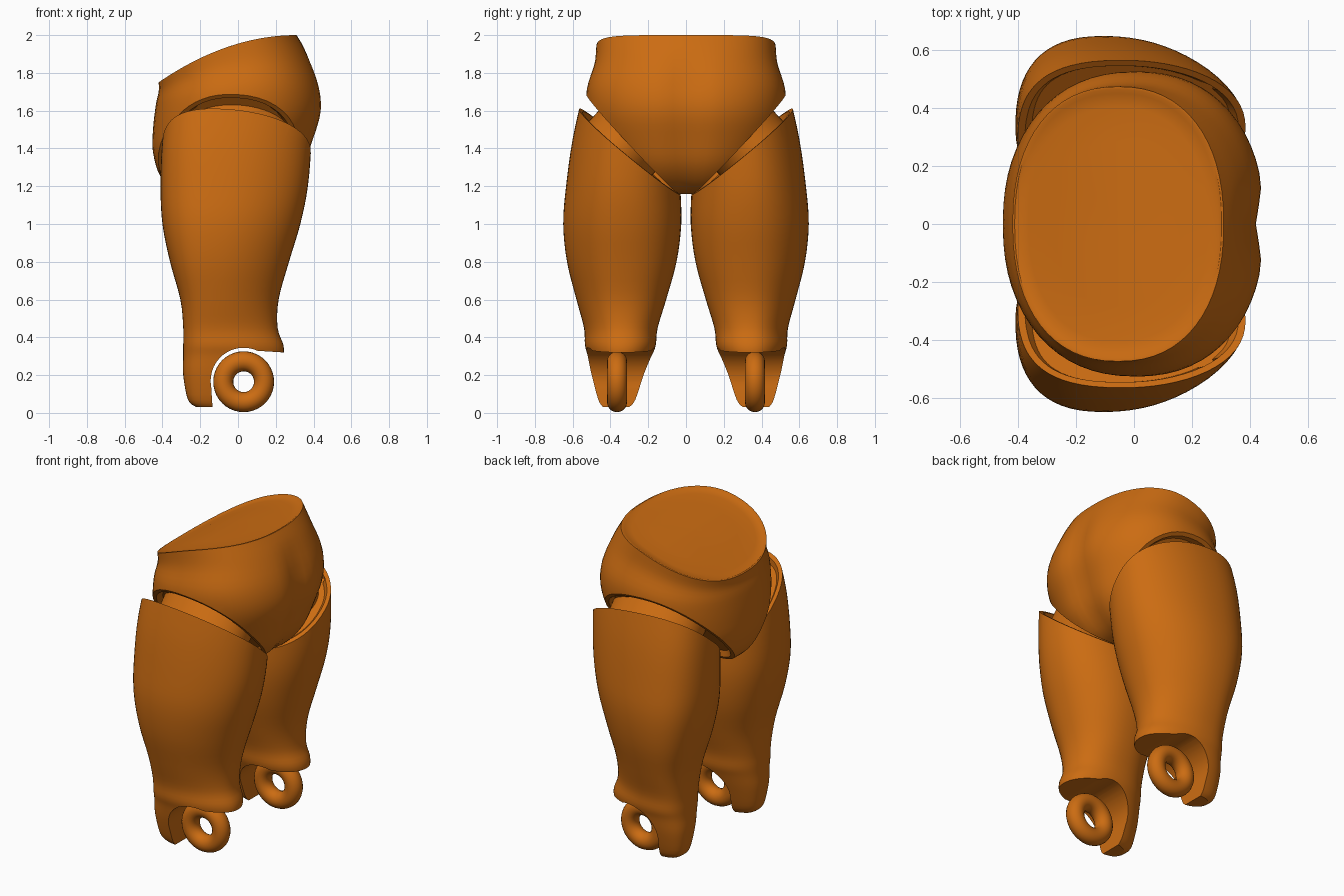
import bpy, bmesh, math
from mathutils import Vector, Matrix

if "Cube" in bpy.data.objects:
    bpy.data.objects.remove(bpy.data.objects["Cube"])

mat = bpy.data.materials.new("orange")
mat.diffuse_color = (0.6, 0.15, 0.006, 1)
mat.use_nodes = True
mat.node_tree.nodes["Principled BSDF"].inputs["Base Color"].default_value = mat.diffuse_color


def finish(bm, name, angle=35):
    bmesh.ops.recalc_face_normals(bm, faces=bm.faces)
    me = bpy.data.meshes.new(name)
    bm.to_mesh(me)
    bm.free()
    ob = bpy.data.objects.new(name, me)
    bpy.context.collection.objects.link(ob)
    me.materials.append(mat)
    shade(ob, angle)
    return ob


def shade(ob, angle=35):
    bpy.ops.object.select_all(action='DESELECT')
    ob.select_set(True)
    bpy.context.view_layer.objects.active = ob
    bpy.ops.object.shade_smooth_by_angle(angle=math.radians(angle))


def smooth_rows(rows, n=4):
    """Catmull-Rom interpolation between section rows."""
    out = []
    for i in range(len(rows) - 1):
        p = [rows[max(0, min(len(rows) - 1, i + k))] for k in (-1, 0, 1, 2)]
        for j in range(n):
            t = j / n
            out.append([0.5 * (2 * b + (c - a) * t + (2 * a - 5 * b + 4 * c - d) * t * t
                               + (3 * b - a - 3 * c + d) * t ** 3) for a, b, c, d in zip(*p)])
    return out + [list(rows[-1])]


def loft(rings):
    bm = bmesh.new()
    vs = [[bm.verts.new(p) for p in r] for r in rings]
    n = len(rings[0])
    for a, b in zip(vs, vs[1:]):
        for i in range(n):
            bm.faces.new((a[i], a[(i + 1) % n], b[(i + 1) % n], b[i]))
    bm.faces.new(vs[0])
    bm.faces.new(vs[-1])
    return bm


def cut(bm, co, no, rim, depth):
    """Slice off one side, cap it and sink a dish into the cap."""
    g = bm.verts[:] + bm.edges[:] + bm.faces[:]
    r = bmesh.ops.bisect_plane(bm, geom=g, plane_co=co, plane_no=no, clear_outer=True, dist=1e-5)
    edges = [e for e in r['geom_cut'] if isinstance(e, bmesh.types.BMEdge)]
    face = bmesh.ops.edgeloop_fill(bm, edges=edges)['faces']
    bmesh.ops.recalc_face_normals(bm, faces=bm.faces)
    bmesh.ops.inset_region(bm, faces=face, thickness=rim, depth=0, use_even_offset=False)
    bmesh.ops.inset_region(bm, faces=face, thickness=rim, depth=-depth, use_even_offset=False)


def spow(v, e):
    return math.copysign(abs(v) ** e, v)


N = 64
ANG = [2 * math.pi * i / N for i in range(N)]


# Pelvis: tilted oval sections (z back, z front, x min, x max, half width)
def pelvis_ring(row, scale=1.0, drop=0.0):
    zb, zf, x0, x1, w = row
    pts = []
    for a in ANG:
        x = (x0 + x1) / 2 + scale * (x1 - x0) / 2 * spow(math.cos(a), 0.88)
        y = scale * w * spow(math.sin(a), 0.88)
        u = (x - x0) / (x1 - x0)
        z = zb + (zf - zb) * (1 - (1 - u) ** 2) - drop
        if math.cos(a) > 0:
            x -= 0.03 * scale * math.exp(-(y / 0.09) ** 2) * min(1, max(0, (1.95 - z) / 0.2))
        pts.append((x, y, z))
    return pts


top = (1.75, 2.0, -.42, .31, .475)
rows = smooth_rows([top, (1.70, 1.89, -.42, .375, .485), (1.63, 1.74, -.435, .435, .525),
                    (1.5, 1.6, -.45, .45, .52), (1.38, 1.45, -.45, .41, .48),
                    (1.25, 1.30, -.41, .35, .40), (1.18, 1.19, -.33, .24, .3),
                    (1.16, 1.16, -.2, .1, .15)])
cap = [pelvis_ring(top, s, d) for s, d in ((.05, .014), (.3, .014), (.6, .014), (.85, .014), (.95, .008), (.98, 0))]
bm = loft(cap + [pelvis_ring(r) for r in rows])
for s in (1, -1):
    cut(bm, (0, s * .48, 1.635), (-.08, s * 1.06, -1), .025, .03)
finish(bm, "pelvis")

# Thigh sections (z, x min, x max, y inner, y outer)
thigh_rows = smooth_rows([(1.72, -.36, .40, .06, .54), (1.45, -.40, .39, .04, .60),
                          (1.2, -.41, .37, .03, .635), (1.0, -.40, .33, .025, .65),
                          (.8, -.36, .27, .05, .63), (.6, -.305, .215, .105, .58),
                          (.45, -.29, .21, .15, .54), (.36, -.29, .24, .16, .535),
                          (.3, -.29, .24, .18, .52), (.2, -.29, .22, .215, .50),
                          (.07, -.265, .2, .26, .465), (.03, -.22, .18, .29, .44)])


def thigh_ring(row, s):
    z, x0, x1, y0, y1 = row
    pts = []
    for a in ANG:
        sy = spow(math.sin(a), 0.9)
        x = (x0 + x1) / 2 + (x1 - x0) / 2 * spow(math.cos(a), 0.9)
        x -= 0.07 * max(0, sy) ** 2
        pts.append((x, s * ((y0 + y1) / 2 + (y1 - y0) / 2 * sy), z))
    return pts


for s, side in ((1, "left"), (-1, "right")):
    bm = loft([thigh_ring(r, s) for r in thigh_rows])
    cut(bm, (-.1, s * .57, 1.615), (.08, s * -.83, 1), .025, .03)
    thigh = finish(bm, side + "_thigh")

    # Rounded knee opening cut out of the lower thigh
    prof = [(-.12, -.2), (.6, -.2), (.6, .30), (.24, .32)]
    prof += [(.03 + .175 * math.cos(math.radians(d)), .17 + .175 * math.sin(math.radians(d)))
             for d in range(65, 200, 9)]
    bm = loft([[(x, y, z) for x, z in prof] for y in (s * .0, s * .8)])
    cutter = finish(bm, "knee_cutter")
    cutter.hide_render = True
    mod = thigh.modifiers.new("knee", 'BOOLEAN')
    mod.operation, mod.object, mod.solver = 'DIFFERENCE', cutter, 'EXACT'
    bpy.context.view_layer.objects.active = thigh
    bpy.ops.object.modifier_apply(modifier="knee")
    bpy.data.objects.remove(cutter)
    shade(thigh)

    # Knee ring
    bpy.ops.mesh.primitive_torus_add(location=(.03, s * .365, .165), rotation=(math.pi / 2, 0, 0),
                                     major_radius=.108, minor_radius=.053,
                                     major_segments=40, minor_segments=20)
    ring = bpy.context.object
    ring.name = side + "_knee_ring"
    ring.data.materials.append(mat)
    shade(ring)

    # Hip joint plug bridging the gap between pelvis and thigh
    bm = bmesh.new()
    bmesh.ops.create_cone(bm, cap_ends=True, segments=48, radius1=1, radius2=1, depth=.22)
    turn = Matrix.Rotation(s * math.radians(43), 4, 'X')
    bmesh.ops.transform(bm, verts=bm.verts, matrix=Matrix.Translation((-.01, s * .32, 1.43))
                        @ turn @ Matrix.Diagonal((.3, .22, 1, 1)))
    finish(bm, side + "_hip_joint")
